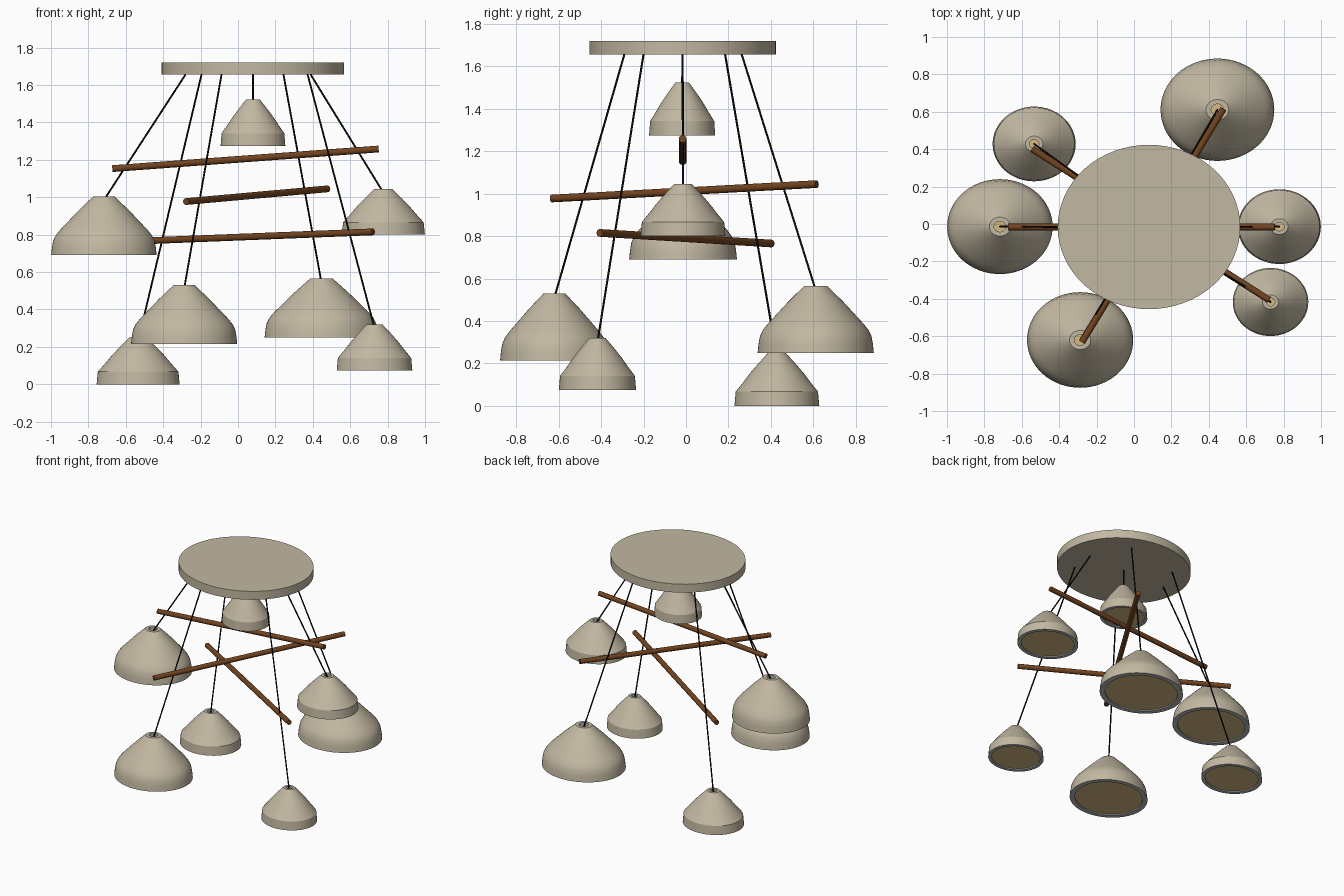
import bpy, bmesh, math
from mathutils import Vector

cube = bpy.data.objects.get("Cube")
if cube:
    bpy.data.objects.remove(cube, do_unlink=True)

SQUASH = 0.9            # round parts are slightly narrower front to back
CENTRE = (0.08, -0.016)


def make_material(name, rgb):
    m = bpy.data.materials.new(name)
    m.use_nodes = True
    m.diffuse_color = (*rgb, 1)
    m.node_tree.nodes["Principled BSDF"].inputs["Base Color"].default_value = (*rgb, 1)
    return m


metal = make_material("beige metal", (0.54, 0.48, 0.36))
rim = make_material("grey rim", (0.48, 0.49, 0.50))
glow = make_material("warm diffuser", (0.66, 0.48, 0.22))
wood = make_material("brown wood", (0.17, 0.058, 0.014))
black = make_material("black cord", (0.004, 0.004, 0.004))


def finish(name, bm, mats, angle=25):
    bmesh.ops.recalc_face_normals(bm, faces=bm.faces)
    me = bpy.data.meshes.new(name)
    bm.to_mesh(me)
    bm.free()
    for m in mats:
        me.materials.append(m)
    ob = bpy.data.objects.new(name, me)
    bpy.context.collection.objects.link(ob)
    bpy.ops.object.select_all(action='DESELECT')
    ob.select_set(True)
    bpy.context.view_layer.objects.active = ob
    bpy.ops.object.shade_smooth_by_angle(angle=math.radians(angle))
    return ob


def lathe(name, profile, mats, loc, mat_rule=None, closed=False, segs=64):
    """Turn (radius, z) points around z; mat_rule(i) gives the material of band i."""
    bm = bmesh.new()
    rings = []
    for r, z in profile:
        rings.append([bm.verts.new((r * math.cos(a), SQUASH * r * math.sin(a), z))
                      for a in (2 * math.pi * k / segs for k in range(segs))])
    n = len(rings)
    for i in range(n if closed else n - 1):
        lo, hi = rings[i], rings[(i + 1) % n]
        for k in range(segs):
            j = (k + 1) % segs
            f = bm.faces.new((lo[k], lo[j], hi[j], hi[k]))
            f.material_index = mat_rule(i) if mat_rule else 0
    if not closed:
        bm.faces.new(rings[0][::-1])
        bm.faces.new(rings[-1])
    ob = finish(name, bm, mats)
    ob.location = loc
    return ob


def bar(name, a, b, radius, mat, segs):
    a, b = Vector(a), Vector(b)
    bm = bmesh.new()
    bmesh.ops.create_cone(bm, cap_ends=True, segments=segs, radius1=radius,
                          radius2=radius, depth=(b - a).length)
    ob = finish(name, bm, [mat], 50)
    ob.location = (a + b) / 2
    ob.rotation_mode = 'QUATERNION'
    ob.rotation_quaternion = (b - a).to_track_quat('Z', 'Y')
    return ob


# Ceiling canopy
lathe("canopy", [(0.488, 1.655), (0.488, 1.72)], [metal], (*CENTRE, 0))

# Shade outlines as fractions of radius and height
DOME = [(1, 0), (.985, .13), (.96, .25), (.91, .34), (.83, .43),
        (.66, .59), (.48, .76), (.2, 1)]
CONE = [(1, 0), (.97, .27), (.8, .44), (.63, .62), (.46, .78), (.21, 1)]


def pendant(name, outline, x, y, z, radius, height, start):
    outer = [(r * radius, h * height) for r, h in outline]
    hole = outer[-1][0] * 0.55
    inner = [(hole, height), (hole, height - 0.03),
             (radius * 0.6, height * 0.5), (radius * 0.87, height * 0.26),
             (radius * 0.87, 0)]
    n = len(outer)
    # Hollow shade: coloured outside, grey inside and along the lower rim
    lathe(name + "_shade", outer + inner, [metal, rim], (x, y, z),
          lambda i: 0 if i < n else 1, closed=True)
    # Diffuser disc just inside the opening
    lathe(name + "_diffuser", [(radius * 0.869, 0.008), (radius * 0.869, 0.016)],
          [glow], (x, y, z))
    # Hanging cord
    bar(name + "_cord", (x, y, z + height - 0.02), (*start, 1.657), 0.005, black, 8)


pendant("left_pendant", CONE, 0.777, -0.014, 0.80, 0.222, 0.245, (0.388, -0.016))
pendant("right_pendant", DOME, -0.717, -0.014, 0.69, 0.282, 0.315, (-0.28, -0.016))
pendant("back_left_pendant", DOME, 0.446, 0.611, 0.25, 0.304, 0.315, (0.243, 0.262))
pendant("back_right_pendant", CONE, -0.534, 0.428, 0.0, 0.222, 0.25, (-0.195, 0.184))
pendant("front_left_pendant", CONE, 0.73, -0.417, 0.075, 0.202, 0.245, (0.372, -0.2))
pendant("front_right_pendant", DOME, -0.288, -0.62, 0.215, 0.284, 0.315, (-0.088, -0.29))
pendant("centre_pendant", CONE, 0.08, -0.018, 1.275, 0.173, 0.248, CENTRE)

# Crossing wooden rods
bar("upper_rod", (-0.672, -0.016, 1.153), (0.752, -0.016, 1.258), 0.018, wood, 24)
bar("middle_rod", (-0.278, -0.632, 0.977), (0.478, 0.616, 1.045), 0.018, wood, 24)
bar("lower_rod", (-0.545, 0.402, 0.765), (0.722, -0.406, 0.815), 0.018, wood, 24)
